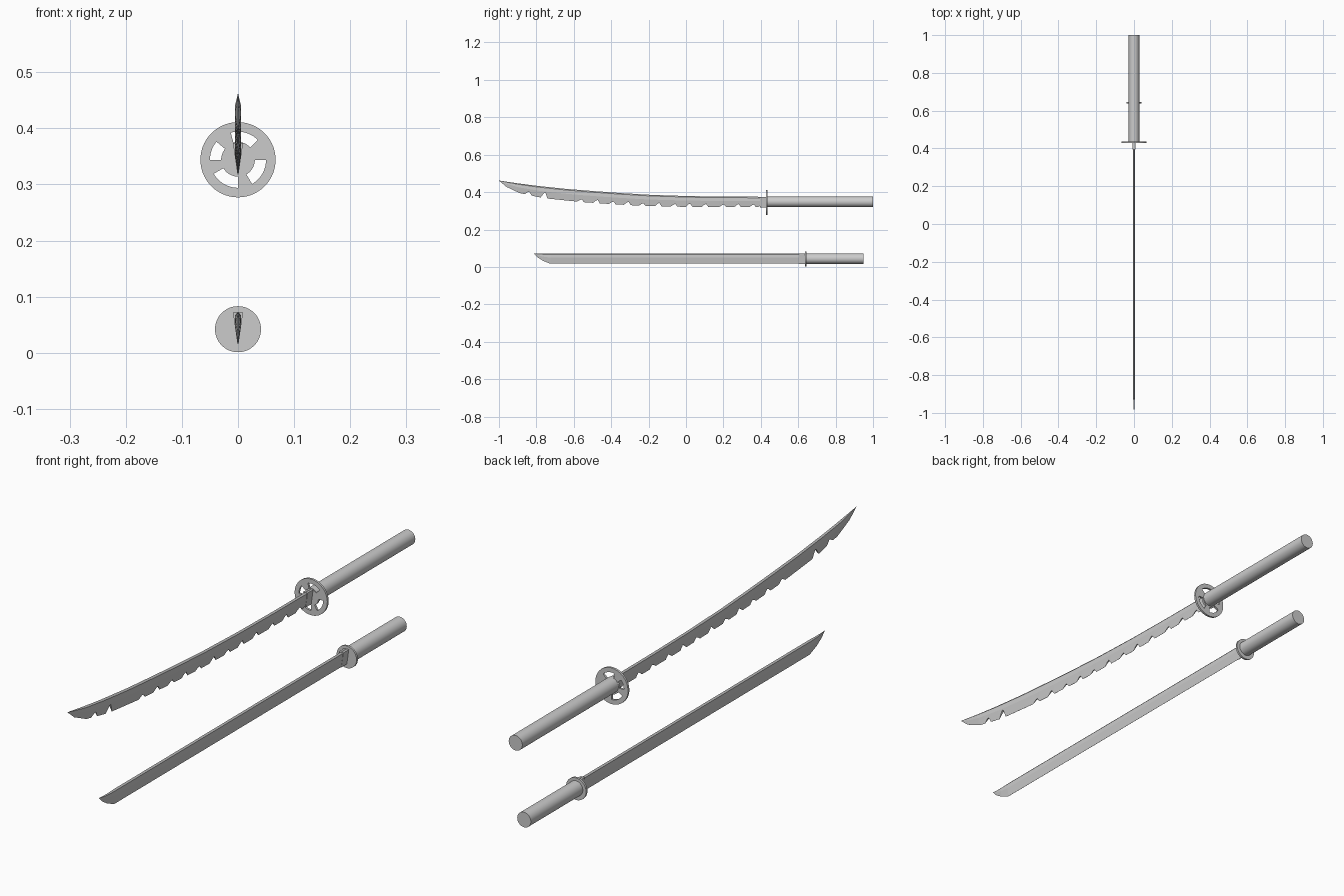
import bpy, bmesh, math

if "Cube" in bpy.data.objects:
    bpy.data.objects.remove(bpy.data.objects["Cube"])


def finish(name, bm, smooth=False):
    bmesh.ops.remove_doubles(bm, verts=bm.verts, dist=1e-5)
    bmesh.ops.dissolve_degenerate(bm, edges=bm.edges, dist=1e-6)
    bmesh.ops.recalc_face_normals(bm, faces=bm.faces)
    mesh = bpy.data.meshes.new(name)
    bm.to_mesh(mesh)
    bm.free()
    ob = bpy.data.objects.new(name, mesh)
    bpy.context.collection.objects.link(ob)
    if smooth:
        bpy.ops.object.select_all(action='DESELECT')
        ob.select_set(True)
        bpy.context.view_layer.objects.active = ob
        bpy.ops.object.shade_smooth_by_angle(angle=math.radians(35))
    return ob


def interp(pts, y):
    for (y0, z0), (y1, z1) in zip(pts, pts[1:]):
        if y <= y1:
            return z0 + (z1 - z0) * max(0, y - y0) / (y1 - y0)
    return pts[-1][1]


def loft(name, sections):
    bm = bmesh.new()
    rings = [[bm.verts.new(p) for p in s] for s in sections]
    for a, b in zip(rings, rings[1:]):
        n = len(a)
        for i in range(n):
            j = (i + 1) % n
            bm.faces.new((a[i], a[j], b[j], b[i]))
    bm.faces.new(rings[0])
    bm.faces.new(rings[-1])
    return finish(name, bm)


def blade_section(y, top, edge, cut, half):
    """Ridged spine, flat sides, then a bevel to the edge, chipped off at height cut."""
    h = top - edge
    ridge = top - 0.42 * h
    cut = max(edge, cut)
    w = half * min(1, max(0, (cut - edge) / max(ridge - edge, 1e-6)))
    w = max(w, half * 0.04 * min(1, h / 0.02))
    sh = top - 0.10 * h
    return [(0, y, top), (half * .9, y, sh), (half, y, max(ridge, cut)), (w, y, cut),
            (-w, y, cut), (-half, y, max(ridge, cut)), (-half * .9, y, sh)]


def handle(name, y0, y1, z, r):
    bm = bmesh.new()
    bmesh.ops.create_cone(bm, cap_ends=True, segments=32, radius1=r, radius2=r, depth=y1 - y0)
    for v in bm.verts:
        x, y, d = v.co
        v.co = (x, d + (y0 + y1) / 2, z + y)
    return finish(name, bm, True)


def guard(name, y, z, radii, windows, thick):
    """Disc made of 5 degree sectors; windows leave gaps in the middle band."""
    bm = bmesh.new()
    def pt(r, a):
        a = math.radians(a)
        return bm.verts.new((r * math.cos(a), y - thick / 2, z + r * math.sin(a)))
    for a in range(0, 360, 5):
        for k, (r0, r1) in enumerate(zip([0] + radii, radii)):
            if k == 1 and any(s <= a < e for s, e in windows):
                continue
            if r0 == 0:
                bm.faces.new((pt(0, a), pt(r1, a), pt(r1, a + 5)))
            else:
                bm.faces.new((pt(r0, a), pt(r1, a), pt(r1, a + 5), pt(r0, a + 5)))
    bmesh.ops.remove_doubles(bm, verts=bm.verts, dist=1e-5)
    ext = bmesh.ops.extrude_face_region(bm, geom=bm.faces[:])
    for v in ext['geom']:
        if isinstance(v, bmesh.types.BMVert):
            v.co.y += thick
    return finish(name, bm, True)


def collar(name, y0, y1, top, bottom, half):
    return loft(name, [[(half, y, top), (0.001, y, bottom), (-0.001, y, bottom), (-half, y, top)]
                       for y in (y0, y1)])


# Long sword: curved blade with a chipped edge
spine = [(-1, .462), (-.9, .447), (-.8, .434), (-.65, .418), (-.5, .406), (-.35, .395),
         (-.2, .386), (0, .379), (.2, .376), (.43, .375)]
edge = [(-1, .4615), (-.96, .428), (-.89, .395), (-.763, .368), (-.56, .347), (-.4, .336),
        (-.22, .326), (0, .321), (.43, .319)]
notches = [(-.84, .018), (-.755, .032), (-.56, .014), (-.475, .017), (-.39, .014), (-.31, .017),
           (-.23, .013), (-.145, .018), (-.06, .014), (.02, .018), (.105, .016), (.2, .014),
           (.28, .016), (.36, .014), (.405, .012)]
stations = {y: 0 for y, _ in spine + edge}
for y, d in notches:
    for q, lift in ((y - .022, 0), (y - .006, d * .8), (y + .003, d), (y + .014, 0)):
        stations[round(q, 4)] = lift
for y in list(stations):
    if stations[y] == 0 and any(n - .022 < y < n + .014 and abs(y - n - .014) > .001
                                and abs(y - n + .022) > .001 for n, _ in notches):
        del stations[y]
rings = []
for y in sorted(stations):
    t, e = interp(spine, y), interp(edge, y)
    half = .0055 * min(1, .05 + (y + 1) / .1)
    rings.append(blade_section(y, t, e, e + stations[y], half))
loft("long_blade", rings)
collar("long_blade_collar", .395, .432, .374, .318, .009)
guard("long_guard", .432, .344, [.03, .05, .067],
      [(45, 105), (140, 180), (210, 270), (300, 360)], .008)
handle("long_handle", .43, 1.0, .348, .028)

# Short sword: straight blade with an angled tip
rings = []
for y, t, e in ((-.815, .073, .0725), (-.795, .0715, .052), (-.765, .0715, .033),
                (-.725, .073, .017), (.64, .073, .017)):
    rings.append(blade_section(y, t, e, e, .0055 * min(1, .05 + (y + .815) / .07)))
loft("short_blade", rings)
collar("short_blade_collar", .605, .64, .072, .016, .009)
guard("short_guard", .641, .042, [.02, .03, .041], [], .008)
handle("short_handle", .64, .95, .044, .028)
